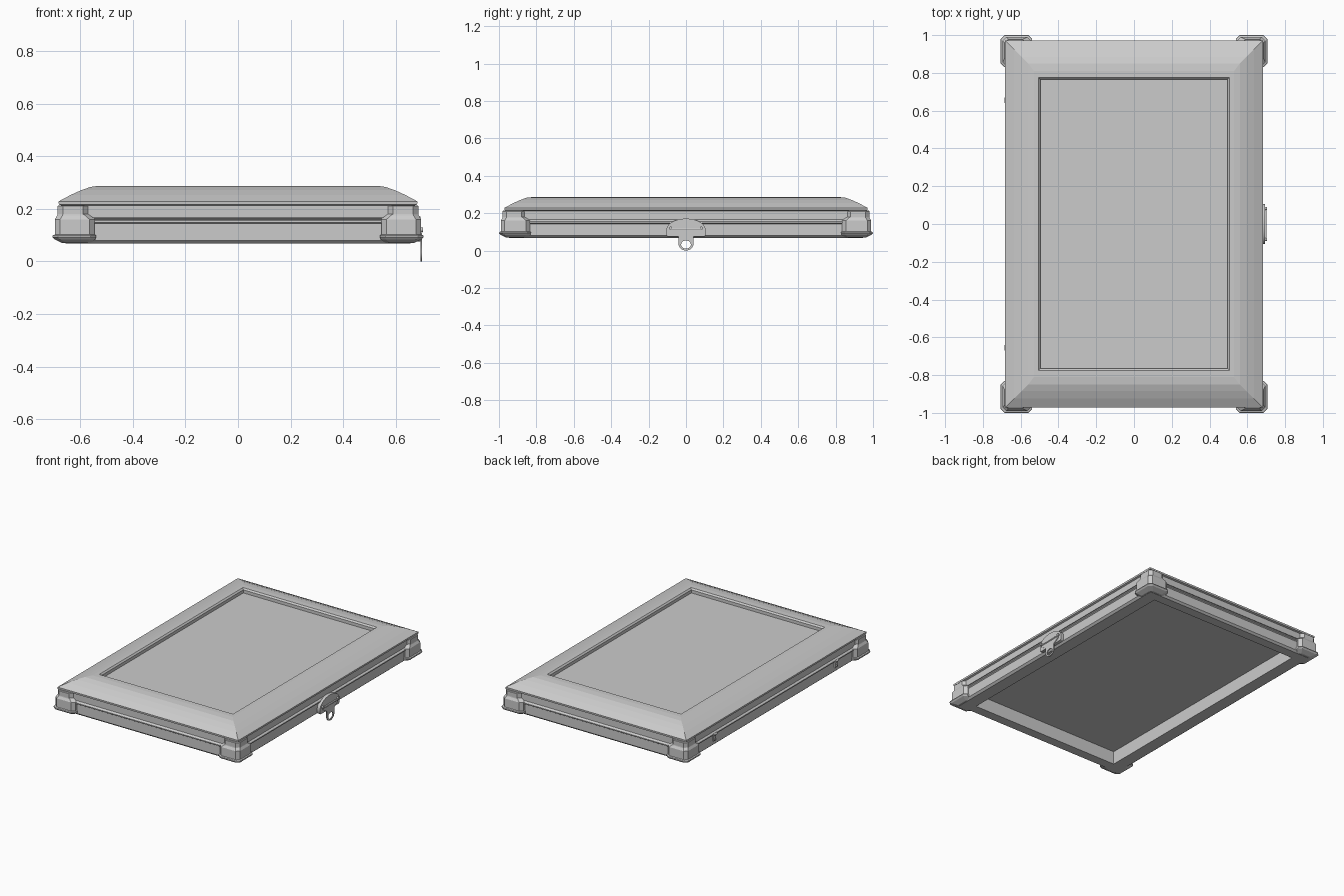
import bpy, bmesh
from math import sin, cos, pi, radians

if "Cube" in bpy.data.objects:
    bpy.data.objects.remove(bpy.data.objects["Cube"])


def loft(name, loops, cap=True, ring=False):
    """Skin a stack of equal-length loops."""
    bm = bmesh.new()
    rows = [[bm.verts.new(p) for p in lp] for lp in loops]
    n = len(rows[0])
    pairs = list(zip(rows, rows[1:]))
    if ring:
        pairs.append((rows[-1], rows[0]))
    for a, b in pairs:
        for i in range(n):
            j = (i + 1) % n
            bm.faces.new((a[i], a[j], b[j], b[i]))
    if cap and not ring:
        bm.faces.new(rows[0][::-1])
        bm.faces.new(rows[-1])
    bmesh.ops.recalc_face_normals(bm, faces=bm.faces)
    me = bpy.data.meshes.new(name)
    bm.to_mesh(me)
    bm.free()
    ob = bpy.data.objects.new(name, me)
    bpy.context.collection.objects.link(ob)
    return ob


def rect(hx, hy, z):
    return [(-hx, -hy, z), (hx, -hy, z), (hx, hy, z), (-hx, hy, z)]


def cylinder(name, r, depth, loc, rot=(0, 0, 0)):
    bpy.ops.mesh.primitive_cylinder_add(vertices=16, radius=r, depth=depth, location=loc, rotation=rot)
    ob = bpy.context.object
    ob.name = name
    bpy.ops.object.shade_smooth_by_angle(angle=radians(35))
    return ob


def box(name, size, loc):
    bpy.ops.mesh.primitive_cube_add(size=1, location=loc)
    ob = bpy.context.object
    ob.name = name
    ob.scale = size
    return ob


def plate(name, outlines, x, half):
    """Flat plate in the yz plane; later outlines are holes."""
    cu = bpy.data.curves.new(name, 'CURVE')
    cu.dimensions = '2D'
    cu.fill_mode = 'BOTH'
    cu.extrude = half
    for pts in outlines:
        sp = cu.splines.new('POLY')
        sp.points.add(len(pts) - 1)
        for p, (u, v) in zip(sp.points, pts):
            p.co = (u, v, 0, 1)
        sp.use_cyclic_u = True
    ob = bpy.data.objects.new(name, cu)
    ob.location.x = x
    ob.rotation_euler = (pi / 2, 0, pi / 2)
    bpy.context.collection.objects.link(ob)
    return ob


def arc(cy, cz, ry, rz, a0, a1, n):
    return [(cy + ry * cos(a0 + (a1 - a0) * i / n), cz + rz * sin(a0 + (a1 - a0) * i / n))
            for i in range(n + 1)]


# Lower tray: open frame, hollow from below
loft("tray_frame", [rect(*r) for r in (
    (.57, .88, .162), (.57, .88, .068), (.655, .945, .068), (.669, .958, .08),
    (.669, .958, .143), (.677, .966, .148), (.677, .966, .155), (.669, .958, .162))], ring=True)

# Lid: ledge, overhanging rim, sloped border, sunken top panel
loft("lid", [rect(*r) for r in (
    (.669, .958, .158), (.676, .965, .162), (.669, .958, .167), (.669, .958, .212),
    (.681, .970, .216), (.682, .971, .228), (.635, .925, .253), (.595, .885, .271),
    (.56, .85, .283), (.53, .81, .287), (.505, .775, .287), (.496, .766, .277),
    (.496, .766, .256))])


# Corner guards: L-shaped, flared at the base and stepped near the top
def guard_loop(o, e, z, sx, sy):
    X, Y, tx, ty, c = .686 + o, .98 + o, .57 - e, .86 - e, .02
    pts = [(X, Y - c), (X - c, Y), (tx + c, Y), (tx, Y - c), (tx, .94),
           (.65, .94), (.65, ty), (X - c, ty), (X, ty + c)]
    return [(sx * x, sy * y, z) for x, y in pts]


levels = [(-.018, .01, .069), (.012, .028, .084), (.02, .03, .093), (.018, .03, .099),
          (.010, .025, .102), (.010, .025, .160), (.001, .008, .175), (.0, .0, .180), (.0, .0, .210),
          (-.003, -.003, .213)]
for sx in (-1, 1):
    for sy in (-1, 1):
        loft("corner_guard", [guard_loop(*l, sx, sy) for l in levels])

# Clasp: rounded back plate, bar with end knobs, hanging tab with a hole
plate("clasp_plate", [arc(0, .11, .105, .061, 0, pi, 24) + [(-.105, .082), (-.097, .076), (.097, .076), (.105, .082)]],
      .682, .011)
cylinder("clasp_bar", .005, .17, (.697, 0, .114), (pi / 2, 0, 0))
for s in (-1, 1):
    cylinder("clasp_knob", .008, .012, (.698, s * .082, .12), (0, pi / 2, 0))
plate("clasp_tab", [
    [(.08, .108), (.08, .1), (.04, .075)] + arc(0, .036, .04, .036, 0, -pi, 16) + [(-.04, .075), (-.08, .1), (-.08, .108)],
    arc(0, .032, .026, .022, 0, 2 * pi * 23 / 24, 23)], .696, .003)

# Hinges on the far long side
for y in (-.655, .655):
    box("hinge_plate", (.012, .026, .05), (-.671, y, .13))
    cylinder("hinge_pin", .007, .03, (-.678, y, .15), (pi / 2, 0, 0))
    cylinder("hinge_rivet", .007, .014, (-.676, y, .115), (0, pi / 2, 0))
